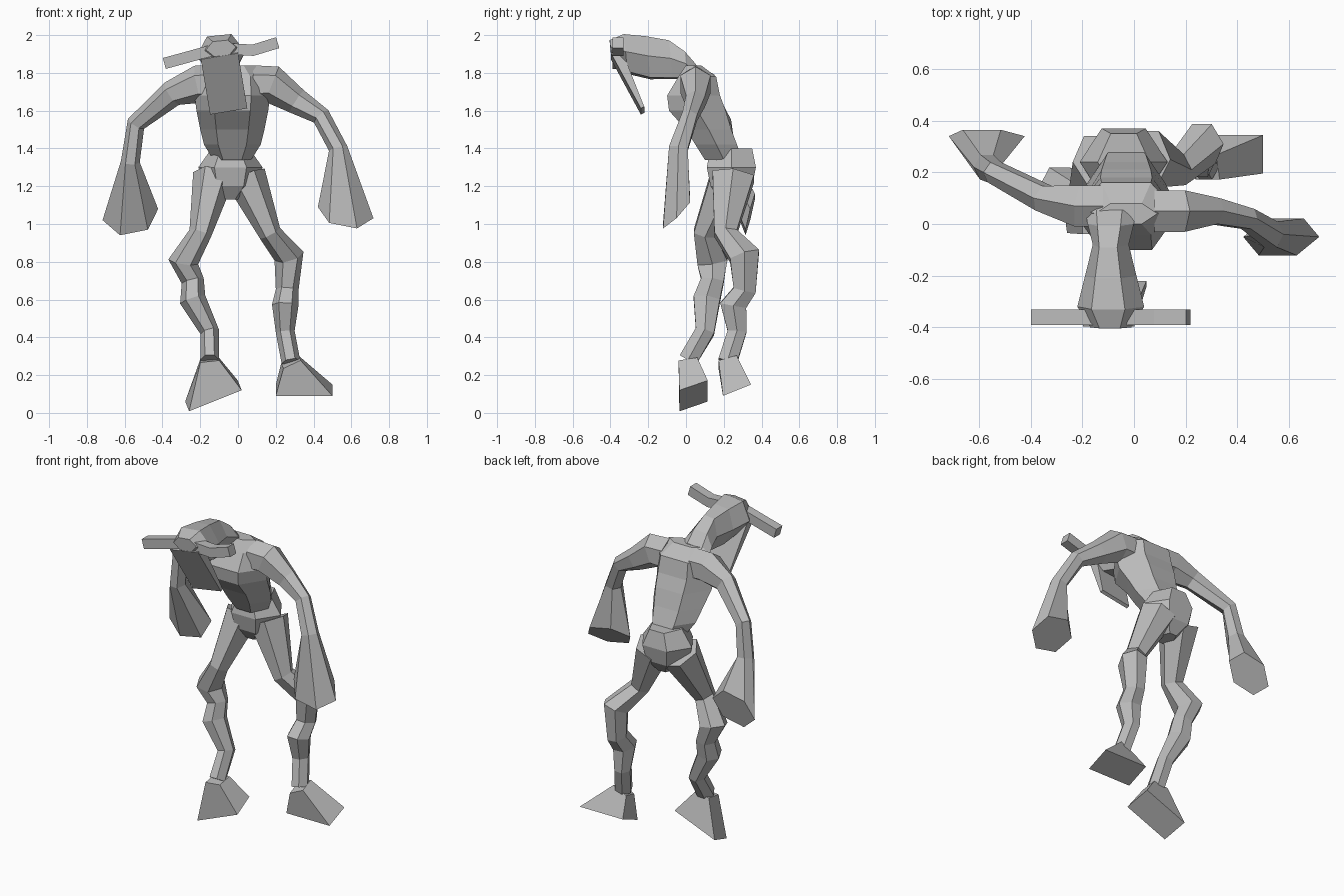
import bpy
import bmesh
from math import cos, sin, pi
from mathutils import Vector

default_cube = bpy.data.objects.get("Cube")
if default_cube:
    bpy.data.objects.remove(default_cube, do_unlink=True)

# One plain grey for the whole creature
clay = bpy.data.materials.new("plain grey")
clay.use_nodes = True
GREY = (0.5, 0.5, 0.5, 1)
clay.diffuse_color = GREY
clay.node_tree.nodes["Principled BSDF"].inputs["Base Color"].default_value = GREY

BACKWARD = Vector((0, 1, 0))
DOWN = Vector((0, 0, -1))


def polygon(sides, first_angle):
    """A regular outline scaled to fill its width and its depth."""
    angles = [first_angle + 2 * pi * k / sides for k in range(sides)]
    widest = max(cos(a) for a in angles)
    deepest = max(sin(a) for a in angles)
    return [(cos(a) / widest, sin(a) / deepest) for a in angles]


HEXAGON = polygon(6, 0)
BOX = polygon(4, pi / 4)


def section(centre, facing, width, depth, outline):
    """Place an outline square to a direction, its width in the front plane."""
    facing = Vector(facing).normalized()
    across = BACKWARD.cross(facing).normalized()
    through = facing.cross(across)
    return [centre + across * width * u + through * depth * v for u, v in outline]


def loft(name, path, widths, depths, outline=HEXAGON, facing=None, end=None):
    """Sweep an outline along a path into one closed, flat-shaded part.

    Sections follow the path unless a common facing is given; the last
    section can be cut at its own slant.
    """
    points = [Vector(p) for p in path]
    last = len(points) - 1
    bm = bmesh.new()
    loops = []
    for i, point in enumerate(points):
        direction = facing or points[min(i + 1, last)] - points[max(i - 1, 0)]
        if end and i == last:
            direction = end
        ring = section(point, direction, widths[i], depths[i], outline)
        loops.append([bm.verts.new(p) for p in ring])
    for lower, upper in zip(loops, loops[1:]):
        for k in range(len(outline)):
            bm.faces.new((lower[k - 1], lower[k], upper[k], upper[k - 1]))
    bm.faces.new(loops[0])
    bm.faces.new(loops[-1])
    bmesh.ops.recalc_face_normals(bm, faces=bm.faces[:])
    mesh = bpy.data.meshes.new(name)
    bm.to_mesh(mesh)
    bm.free()
    mesh.materials.append(clay)
    part = bpy.data.objects.new(name, mesh)
    bpy.context.collection.objects.link(part)


def arm(side, path, hand_slant):
    """An arm that thins to the wrist and flares into a club hand."""
    widths = (.1, .1, .07, .05, .05, .15)
    depths = (.08, .08, .05, .04, .05, .1)
    loft(side + "_arm", path, widths, depths, end=hand_slant)


def leg(side, path, sole, sole_slant):
    """A leg with knobbly knee and calf, ending in a wedge foot."""
    widths = (.11, .06, .08, .06, .07, .05, .05)
    loft(side + "_leg", path, widths, widths)
    loft(side + "_foot", [path[-1], sole], (.05, .15), (.05, .08), BOX, end=sole_slant)


# Trunk, leaning back towards the waist
chest_heights = (1.84, 1.78, 1.68, 1.6, 1.5, 1.42, 1.34)
chest_setback = (.04, .06, .04, .06, .12, .16, .2)
loft("torso",
     [(-.03, y, z) for y, z in zip(chest_setback, chest_heights)],
     (.12, .19, .2, .19, .17, .15, .1),
     (.04, .1, .14, .15, .12, .11, .1),
     facing=DOWN)
loft("pelvis",
     [(-.04, .24, z) for z in (1.4, 1.3, 1.2, 1.13)],
     (.1, .17, .14, .05),
     (.11, .13, .11, .06),
     facing=DOWN)

# Head reaching forward from the chest, tipped slightly to one side
head_reach = (.06, 0, -.08, -.2, -.32, -.4)
head_heights = (1.78, 1.84, 1.87, 1.88, 1.9, 1.93)
loft("head",
     [(-.09, y, z) for y, z in zip(head_reach, head_heights)],
     (.1, .09, .07, .1, .13, .08),
     (.06, .07, .1, .11, .1, .04),
     facing=(.01, -1, -.1))

# Flat jaw plate slanting back under the head
loft("jaw_plate", [(-.1, -.37, 1.9), (-.05, -.23, 1.6)], (.1, .1), (.03, .01), BOX)

# Thin bent horns in one bar through the head
horn_bends = {-.39: 1.85, -.28: 1.88, -.1: 1.93, .08: 1.92, .21: 1.96}
thickness = [.03] * len(horn_bends)
loft("horns", [(x, -.36, z) for x, z in horn_bends.items()], thickness, thickness, BOX)

# Arms: one swings forward, the other back
arm("left",
    [(.08, .05, 1.74), (.18, .05, 1.74), (.31, .05, 1.65),
     (.44, .02, 1.57), (.53, -.04, 1.4), (.57, -.05, 1.06)],
    hand_slant=(-.2, 1, -1))
arm("right",
    [(-.12, .07, 1.74), (-.21, .07, 1.74), (-.35, .1, 1.69),
     (-.54, .2, 1.53), (-.57, .22, 1.33), (-.57, .34, 1.05)],
    hand_slant=(.1, 2, -.5))

# Legs in mid stride
leg("left",
    [(.04, .25, 1.25), (.17, .21, .95), (.27, .31, .83), (.26, .31, .65),
     (.25, .25, .57), (.25, .27, .43), (.28, .22, .27)],
    sole=(.35, .27, .12), sole_slant=(0, .4, -1))
leg("right",
    [(-.13, .24, 1.25), (-.2, .1, .95), (-.29, .14, .8), (-.24, .14, .7),
     (-.24, .11, .6), (-.15, .1, .43), (-.15, .01, .28)],
    sole=(-.13, .04, .09), sole_slant=(.4, .4, -1))
